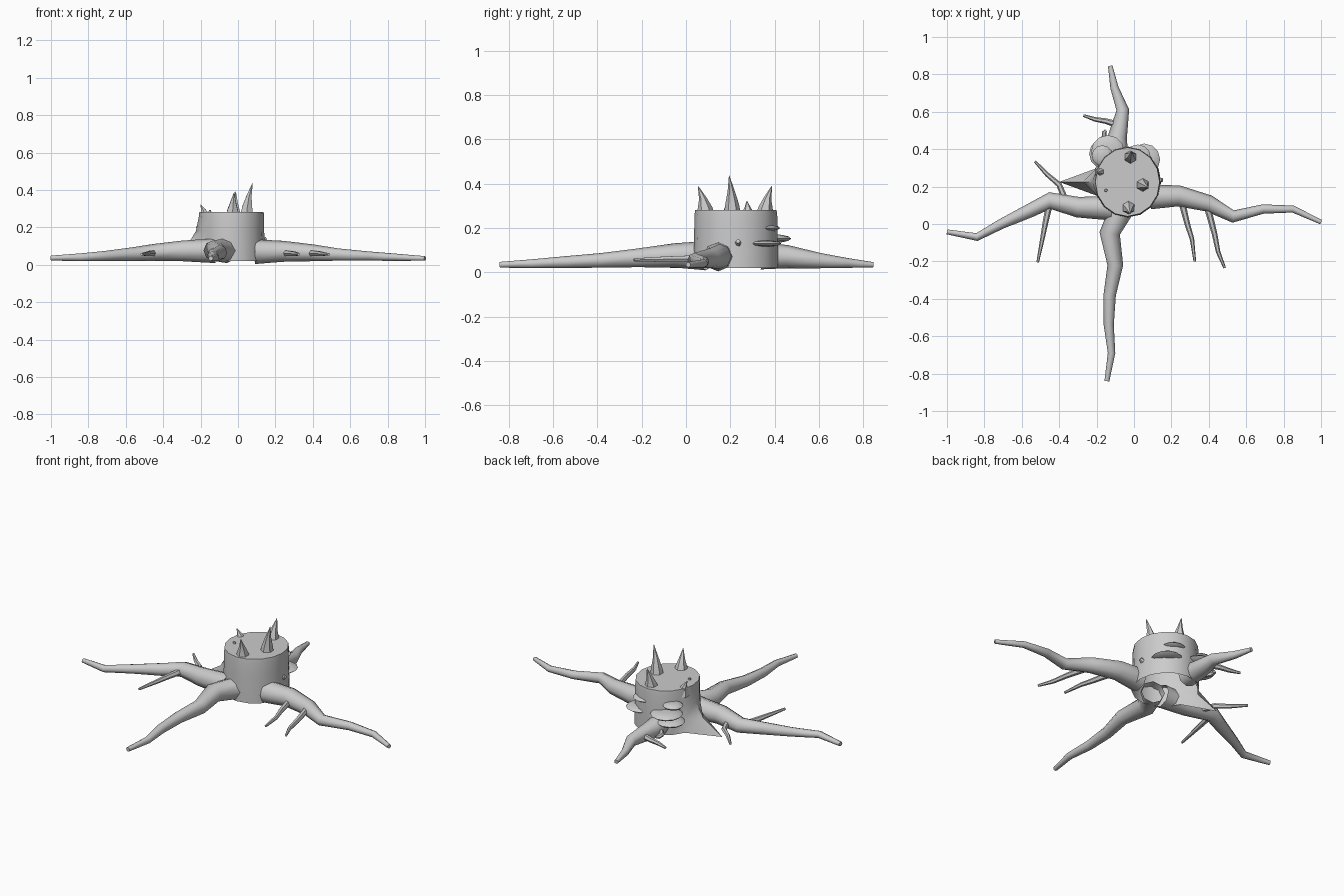
import bpy, bmesh, math
from mathutils import Vector


def finish(name, bm, angle=50):
    bmesh.ops.recalc_face_normals(bm, faces=bm.faces)
    me = bpy.data.meshes.new(name)
    bm.to_mesh(me)
    bm.free()
    ob = bpy.data.objects.new(name, me)
    bpy.context.collection.objects.link(ob)
    bpy.ops.object.select_all(action='DESELECT')
    ob.select_set(True)
    bpy.context.view_layer.objects.active = ob
    bpy.ops.object.shade_smooth_by_angle(angle=math.radians(angle))
    return ob


def bridge(bm, rings):
    for a, b in zip(rings, rings[1:]):
        n = len(a)
        for i in range(n):
            bm.faces.new((a[i], a[(i + 1) % n], b[(i + 1) % n], b[i]))


# Tapered tube through points (x, y, z, radius)
def tube(name, pts, sides=8, cap_start=False):
    bm = bmesh.new()
    P = [Vector(p[:3]) for p in pts]
    rings = []
    for k, p in enumerate(P):
        t = (P[min(k + 1, len(P) - 1)] - P[max(k - 1, 0)]).normalized()
        ref = Vector((0, 0, 1)) if abs(t.z) < 0.7 else Vector((1, 0, 0))
        s = t.cross(ref).normalized()
        u = s.cross(t)
        r = pts[k][3]
        rings.append([bm.verts.new(p + r * (math.cos(a) * s + math.sin(a) * u))
                      for a in (2 * math.pi * i / sides for i in range(sides))])
    bridge(bm, rings)
    bm.faces.new(rings[-1])
    if cap_start:
        bm.faces.new(rings[0])
    return finish(name, bm)


# Stump: open below, with one buttress pulled out to the left
CX, CY, N = -0.035, 0.225, 16
bm = bmesh.new()
rings = []
for z, rx, ry, pull in [(0.02, 0.18, 0.19, 0.185), (0.10, 0.178, 0.19, 0.06),
                        (0.18, 0.175, 0.188, 0.015), (0.255, 0.175, 0.187, 0),
                        (0.282, 0.172, 0.184, 0)]:
    ring = []
    for i in range(N):
        a = 2 * math.pi * i / N
        x = CX + rx * math.cos(a) - (pull if i == N // 2 else 0)
        ring.append(bm.verts.new((x, CY + ry * math.sin(a), z)))
    rings.append(ring)
bridge(bm, rings)
bm.faces.new(rings[-1])
finish("stump", bm)

# Main roots
tube("root_right", [(0.09, 0.145, 0.07, 0.066), (0.24, 0.15, 0.072, 0.056),
                    (0.40, 0.11, 0.064, 0.045), (0.53, 0.04, 0.055, 0.033),
                    (0.69, 0.08, 0.047, 0.025), (0.85, 0.08, 0.040, 0.019),
                    (1.0, 0.01, 0.034, 0.012)])
tube("root_left", [(-0.12, 0.085, 0.075, 0.066), (-0.30, 0.09, 0.074, 0.055),
                   (-0.45, 0.125, 0.066, 0.045), (-0.56, 0.07, 0.057, 0.037),
                   (-0.71, 0.0, 0.047, 0.027), (-0.84, -0.07, 0.040, 0.021),
                   (-1.0, -0.042, 0.036, 0.013)])
tube("root_front", [(-0.06, 0.09, 0.075, 0.066), (-0.13, -0.05, 0.076, 0.055),
                    (-0.10, -0.22, 0.065, 0.042), (-0.13, -0.38, 0.054, 0.033),
                    (-0.135, -0.54, 0.046, 0.027), (-0.12, -0.69, 0.039, 0.020),
                    (-0.145, -0.84, 0.034, 0.013)])
tube("root_back", [(-0.09, 0.34, 0.075, 0.062), (-0.09, 0.46, 0.070, 0.052),
                   (-0.06, 0.61, 0.052, 0.034), (-0.105, 0.73, 0.042, 0.022),
                   (-0.127, 0.845, 0.034, 0.012)])

# Thin side rootlets
for i, path in enumerate([
        [(0.25, 0.14), (0.285, 0.0), (0.31, -0.08), (0.325, -0.2)],
        [(0.39, 0.10), (0.43, -0.05), (0.45, -0.15), (0.485, -0.235)],
        [(-0.45, 0.12), (-0.475, 0.0), (-0.49, -0.08), (-0.515, -0.205)],
        [(-0.36, 0.11), (-0.40, 0.21), (-0.465, 0.265), (-0.53, 0.335)],
        [(-0.07, 0.525), (-0.15, 0.55), (-0.21, 0.56), (-0.27, 0.58)],
        [(-0.12, 0.42), (-0.16, 0.46), (-0.16, 0.49), (-0.15, 0.50)]]):
    tube(f"rootlet_{i + 1}", [(x, y, 0.062 - 0.002 * k, r) for k, ((x, y), r)
                              in enumerate(zip(path, (0.019, 0.015, 0.012, 0.007)))], 6)

# Splintered spikes round the rim
for i, (b, t, r, h) in enumerate([
        ((0.045, 0.21), (0.078, 0.195), 0.042, 0.437),
        ((-0.03, 0.09), (-0.02, 0.055), 0.045, 0.388),
        ((-0.02, 0.355), (-0.012, 0.388), 0.044, 0.390),
        ((-0.175, 0.28), (-0.2, 0.275), 0.038, 0.322)]):
    pts = []
    for f, s in [(0, 1), (0.35, 0.75), (0.65, 0.38), (1, 0.03)]:
        g = f * f
        pts.append((b[0] + (t[0] - b[0]) * g, b[1] + (t[1] - b[1]) * g,
                    0.235 + (h - 0.235) * f, r * s))
    tube(f"splinter_{i + 1}", pts, 6, True)

# Bark nubs
tube("top_nub", [(-0.15, 0.18, 0.27, 0.012), (-0.15, 0.18, 0.292, 0.006)], 6)
tube("side_nub", [(0.12, 0.235, 0.125, 0.02), (0.152, 0.235, 0.14, 0.01)], 6)

# Bracket fungi: flattened domes on the back of the stump
for i, (x, y, z, r, h) in enumerate([
        (-0.14, 0.385, 0.152, 0.09, 0.02), (-0.17, 0.365, 0.202, 0.056, 0.018),
        (-0.16, 0.375, 0.108, 0.08, 0.02), (0.055, 0.345, 0.13, 0.085, 0.016),
        (0.02, 0.355, 0.2, 0.07, 0.014)]):
    bm = bmesh.new()
    bmesh.ops.create_uvsphere(bm, u_segments=12, v_segments=6, radius=1)
    for v in bm.verts:
        v.co = Vector((x + v.co.x * r, y + v.co.y * r, z + v.co.z * h))
    finish(f"bracket_fungus_{i + 1}", bm)
